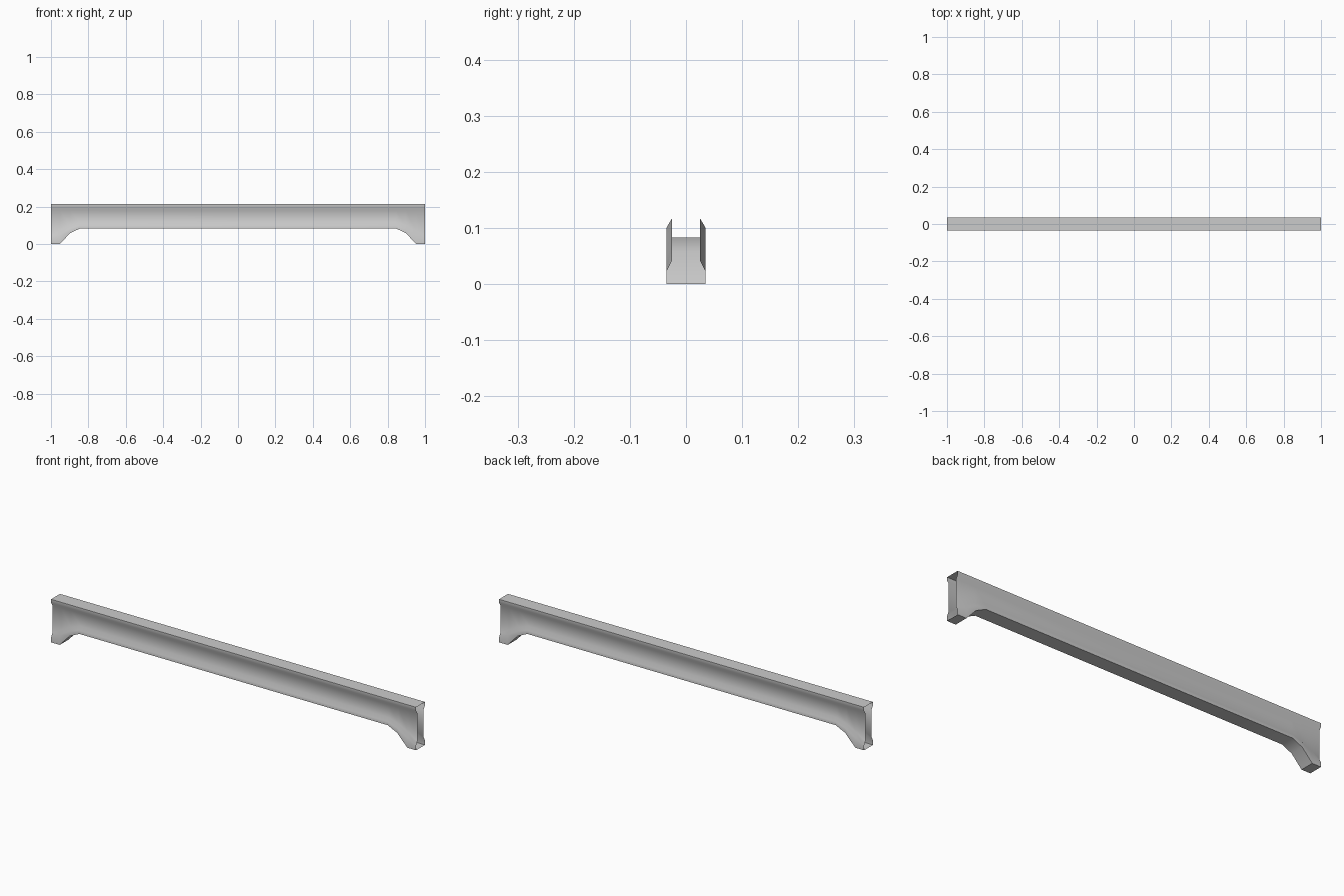
import bpy
import bmesh
import math

cube = bpy.data.objects.get("Cube")
if cube:
    bpy.data.objects.remove(cube, do_unlink=True)

# Plain grey metal
grey = bpy.data.materials.new("light_grey_metal")
colour = (0.6, 0.6, 0.6, 1)
grey.diffuse_color = colour
grey.use_nodes = True
grey.node_tree.nodes["Principled BSDF"].inputs["Base Color"].default_value = colour

FLANGE, WEB = 0.035, 0.025      # half widths
TOP = 0.213

# Stations along the half beam: x, underside, flange edge, web foot
half = [(1.0, 0.0, 0.022, 0.042),
        (0.952, 0.0, 0.05, 0.07),
        (0.898, 0.058, 0.082, 0.1),
        (0.845, 0.083, 0.1, 0.117)]
stations = [(-x, *z) for x, *z in half] + half[::-1]


def section(bm, x, under, edge, foot):
    """Closed I-shaped outline of the beam at one station."""
    side = [(FLANGE, under), (FLANGE, edge), (WEB, foot),
            (WEB, TOP - 0.033), (FLANGE, TOP - 0.017), (FLANGE, TOP)]
    outline = side + [(-y, z) for y, z in reversed(side)]
    return [bm.verts.new((x, y, z)) for y, z in outline]


# Hollow open-ended shell lofted through the stations
bm = bmesh.new()
rings = [section(bm, *s) for s in stations]
for a, b in zip(rings, rings[1:]):
    for i in range(len(a)):
        j = (i + 1) % len(a)
        bm.faces.new((a[i], b[i], b[j], a[j]))
bmesh.ops.recalc_face_normals(bm, faces=bm.faces)

# Make the shell face outwards
bm.normal_update()
top = max(bm.faces, key=lambda f: f.calc_center_median().z)
if top.normal.z < 0:
    bmesh.ops.reverse_faces(bm, faces=bm.faces)

mesh = bpy.data.meshes.new("support_beam")
bm.to_mesh(mesh)
bm.free()
mesh.materials.append(grey)
beam = bpy.data.objects.new("support_beam", mesh)
bpy.context.collection.objects.link(beam)

# Soft shading along the arched ends, crisp flange edges
bpy.ops.object.select_all(action="DESELECT")
beam.select_set(True)
bpy.context.view_layer.objects.active = beam
bpy.ops.object.shade_smooth_by_angle(angle=math.radians(35))
